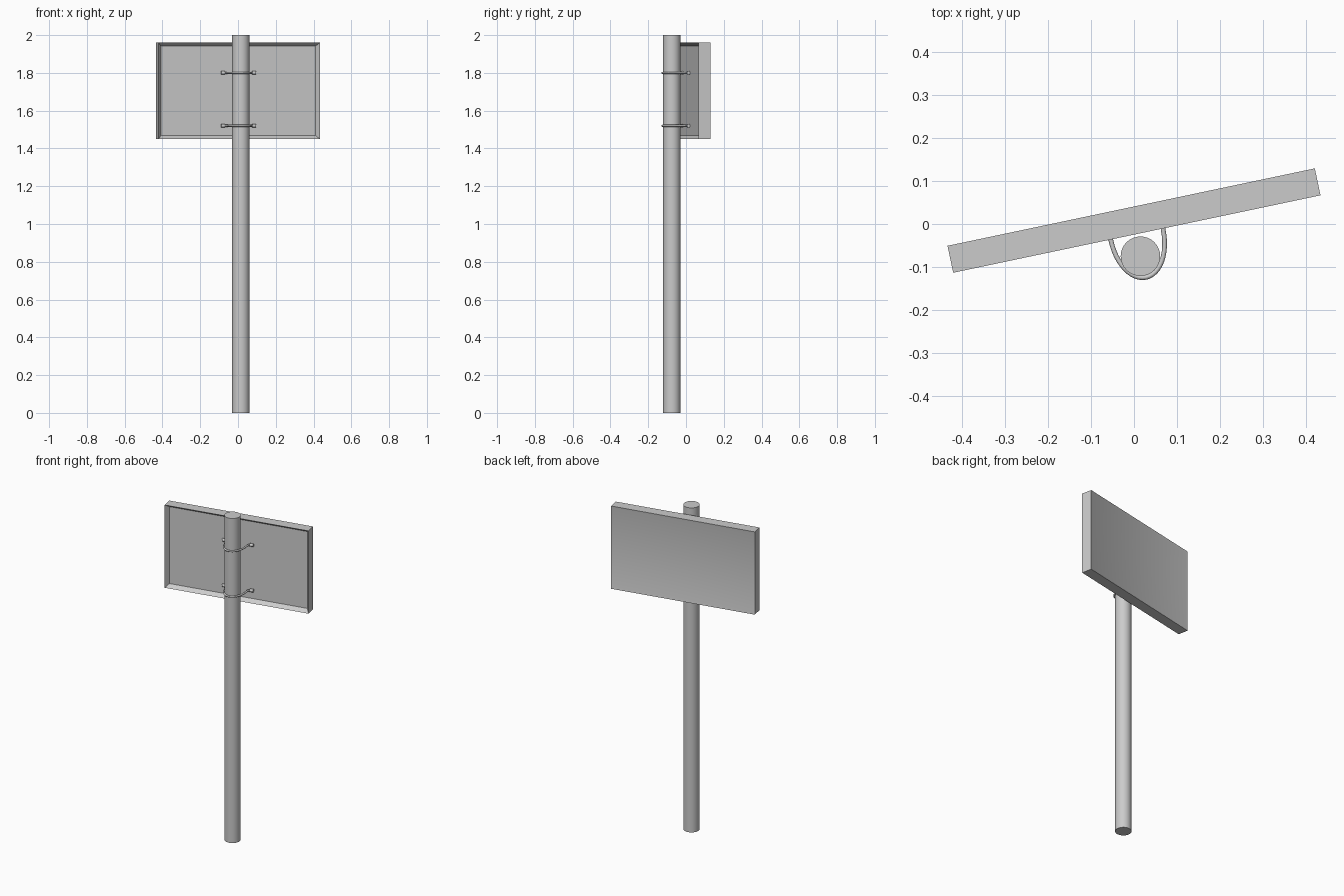
import bpy, bmesh, math
from mathutils import Matrix, Vector

if "Cube" in bpy.data.objects:
    bpy.data.objects.remove(bpy.data.objects["Cube"])

# Frame of the sign: turned about z, centred just behind the pole
SIGN = Matrix.Translation((0, 0.008, 0)) @ Matrix.Rotation(math.radians(11.9), 4, 'Z')


def add_mesh(name, bm, angle=35):
    bmesh.ops.recalc_face_normals(bm, faces=bm.faces)
    me = bpy.data.meshes.new(name)
    bm.to_mesh(me)
    bm.free()
    ob = bpy.data.objects.new(name, me)
    bpy.context.collection.objects.link(ob)
    bpy.ops.object.select_all(action='DESELECT')
    bpy.context.view_layer.objects.active = ob
    ob.select_set(True)
    bpy.ops.object.shade_smooth_by_angle(angle=math.radians(angle))
    return ob


def cylinder(name, radius, depth, matrix, sides):
    bm = bmesh.new()
    bmesh.ops.create_cone(bm, cap_ends=True, segments=sides, radius1=radius,
                          radius2=radius, depth=depth, matrix=matrix)
    return add_mesh(name, bm)


def recess(bm, sign, rim, depth):
    """Inset the face on one side of the panel and sink it."""
    face = max(bm.faces, key=lambda f: f.calc_center_median().y * sign)
    bmesh.ops.inset_region(bm, faces=[face], thickness=rim, use_even_offset=True)
    bmesh.ops.translate(bm, verts=face.verts, vec=(0, -sign * depth, 0))


# Sign panel: deep tray on the pole side, shallow inset on the display side
bm = bmesh.new()
bmesh.ops.create_cube(bm, size=1, matrix=Matrix.Diagonal((0.873, 0.064, 0.51, 1)))
bm.normal_update()
recess(bm, -1, 0.018, 0.026)
recess(bm, 1, 0.014, 0.004)
panel = add_mesh("sign_panel", bm)
panel.matrix_world = Matrix.Translation((0, 0, 1.705)) @ SIGN

# Pole
cylinder("pole", 0.046, 2.0, Matrix.Translation((0.015, -0.075, 1.0)), 32)

# Two U-shaped clamps with feet reaching into the tray
for label, z in (("upper", 1.80), ("lower", 1.52)):
    arc = [(-0.062 * math.cos(math.pi * i / 24), -0.035 - 0.1 * math.sin(math.pi * i / 24))
           for i in range(25)]
    foot = [(-0.092, -0.013), (-0.075, -0.014), (-0.066, -0.02)]
    path = foot + arc + [(-u, v) for u, v in reversed(foot)]
    cu = bpy.data.curves.new(label + "_clamp", 'CURVE')
    cu.dimensions = '3D'
    cu.bevel_depth = 0.0055
    cu.bevel_resolution = 2
    cu.use_fill_caps = True
    sp = cu.splines.new('POLY')
    sp.points.add(len(path) - 1)
    for p, (u, v) in zip(sp.points, path):
        p.co = (*(SIGN @ Vector((u, v, z))), 1)
    sp.use_smooth = True
    bpy.context.collection.objects.link(bpy.data.objects.new(label + "_clamp", cu))

    # Clamp nuts on the feet
    for side, s in (("left", -1), ("right", 1)):
        m = (SIGN @ Matrix.Translation((s * 0.084, -0.013, z))
             @ Matrix.Rotation(math.pi / 2, 4, 'Y'))
        cylinder(f"{label}_clamp_nut_{side}", 0.0095, 0.02, m, 12)
